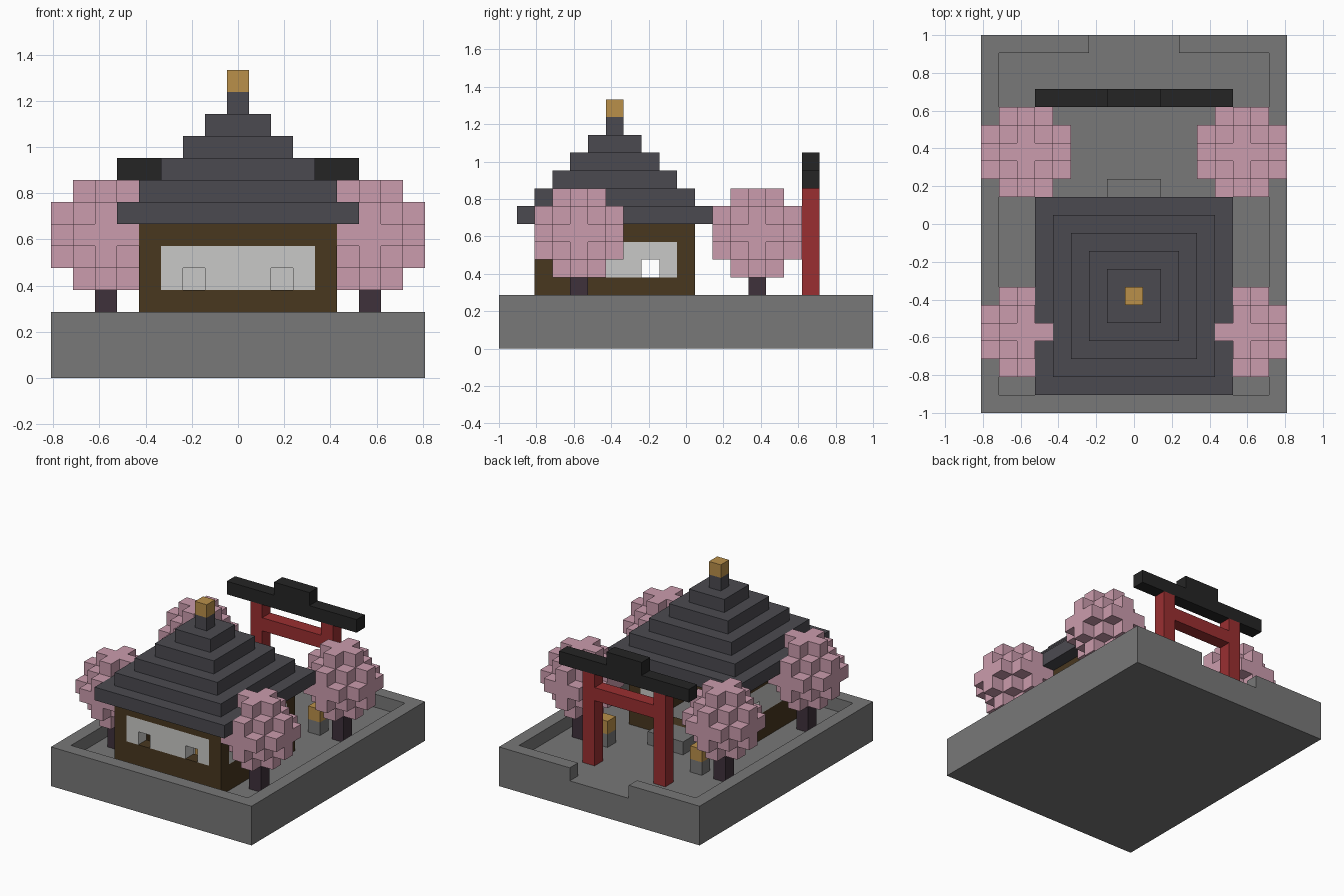
import bpy, bmesh
from mathutils import Vector

cube = bpy.data.objects.get("Cube")
if cube:
    bpy.data.objects.remove(cube, do_unlink=True)

U = 2 / 21  # edge of one block


def material(name, hex_code):
    srgb = [int(hex_code[i:i + 2], 16) / 255 for i in (0, 2, 4)]
    col = [c / 12.92 if c <= 0.04045 else ((c + 0.055) / 1.055) ** 2.4 for c in srgb] + [1]
    m = bpy.data.materials.new(name)
    m.use_nodes = True
    m.diffuse_color = col
    m.node_tree.nodes["Principled BSDF"].inputs["Base Color"].default_value = col
    return m


STONE = material("grey stone", "787878")
ROOF = material("slate roof", "4b4a50")
WOOD = material("dark brown wood", "48371f")
PANEL = material("pale panel", "c9c9c7")
PINK = material("pink blossom", "cb9cad")
BARK = material("purple bark", "3e313b")
RED = material("red paint", "9a2f31")
BLACK = material("black beam", "252525")
GOLD = material("gold", "ba904a")


def cells(xs, ys, zs):
    """Blocks in inclusive ranges: x counts from the middle, y from the front, z from the ground."""
    return {(x, y, z) for x in range(xs[0], xs[1] + 1)
            for y in range(ys[0], ys[1] + 1) for z in range(zs[0], zs[1] + 1)}


def build(name, blocks, mat):
    """Skin a set of blocks, keeping only outer faces and merging flat areas."""
    bm = bmesh.new()
    corners = {}

    def vert(p):
        key = tuple(round(2 * c) for c in p)
        if key not in corners:
            corners[key] = bm.verts.new((p.x * U, p.y * U - 1, p.z * U))
        return corners[key]

    for block in sorted(blocks):
        centre = Vector(block) + Vector((0, 0.5, 0.5))
        for axis in range(3):
            for sign in (-1, 1):
                n = Vector([sign if i == axis else 0 for i in range(3)])
                if tuple(int(a + b) for a, b in zip(block, n)) in blocks:
                    continue
                t = Vector([1 if i == (axis + 1) % 3 else 0 for i in range(3)])
                b = n.cross(t)
                mid = centre + n / 2
                bm.faces.new([vert(mid + (i * t + j * b) / 2)
                              for i, j in ((-1, -1), (1, -1), (1, 1), (-1, 1))])
    bmesh.ops.dissolve_limit(bm, angle_limit=0.01, verts=bm.verts, edges=bm.edges)
    bmesh.ops.triangulate(bm, faces=[f for f in bm.faces if len(f.verts) > 4])
    mesh = bpy.data.meshes.new(name)
    bm.to_mesh(mesh)
    bm.free()
    mesh.materials.append(mat)
    ob = bpy.data.objects.new(name, mesh)
    bpy.context.collection.objects.link(ob)
    return ob


# Courtyard: slab with a raised rim, open at the gate
rim = cells((-8, 8), (0, 20), (2, 2)) - cells((-7, 7), (1, 19), (2, 2))
rim -= cells((-2, 2), (20, 20), (2, 2))
build("courtyard_base", cells((-8, 8), (0, 20), (0, 1)) | rim, STONE)
build("door_step", cells((-1, 1), (11, 12), (2, 2)), STONE)

# Hall walls: hollow box with pale panels, small windows and a rear door
walls = cells((-4, 4), (2, 10), (2, 6)) - cells((-3, 3), (3, 9), (2, 6))
panels = {c for c in walls if c[2] in (4, 5) and not (abs(c[0]) == 4 and c[1] in (2, 10))}
door = cells((-1, 1), (10, 10), (3, 5))
windows = set()
for s in (-2, 2):
    windows |= {(s, 2, 4), (-4, 6 + s, 4), (4, 6 + s, 4)}
build("hall_walls", walls - panels - door, WOOD)
build("wall_panels", panels - door - windows, PANEL)
build("altar", cells((0, 0), (6, 6), (2, 2)), GOLD)

# Stepped roof with finial
roof = set()
for i in range(6):
    r = 5 - i
    roof |= cells((-r, r), (6 - r, 6 + r), (7 + i, 7 + i))
build("stepped_roof", roof, ROOF)
build("roof_finial", {(0, 6, 13)}, GOLD)

# Gate
build("gate_posts", cells((-3, -3), (17, 17), (2, 8)) | cells((3, 3), (17, 17), (2, 8))
      | cells((-2, 2), (17, 17), (7, 7)), RED)
build("gate_top_beam", cells((-5, 5), (17, 17), (9, 9)) | cells((-1, 1), (17, 17), (10, 10)), BLACK)

# Blossom trees and lanterns on both sides
hall = cells((-4, 4), (2, 10), (2, 6)) | roof
ball = {c for c in cells((-2, 2), (-2, 2), (-2, 2)) if sum(v * v for v in c) <= 5}
for side, sx in (("left", 1), ("right", -1)):
    for place, y in (("front", 4), ("back", 14)):
        crown = {(6 * sx + a, y + b, 6 + c) for a, b, c in ball} - hall
        build(f"{place}_{side}_blossom", crown, PINK)
        build(f"{place}_{side}_trunk", cells((6 * sx, 6 * sx), (y, y), (2, 3)), BARK)
    build(f"{side}_lantern_base", {(4 * sx, 14, 2)}, STONE)
    build(f"{side}_lantern_light", {(4 * sx, 14, 3)}, GOLD)
